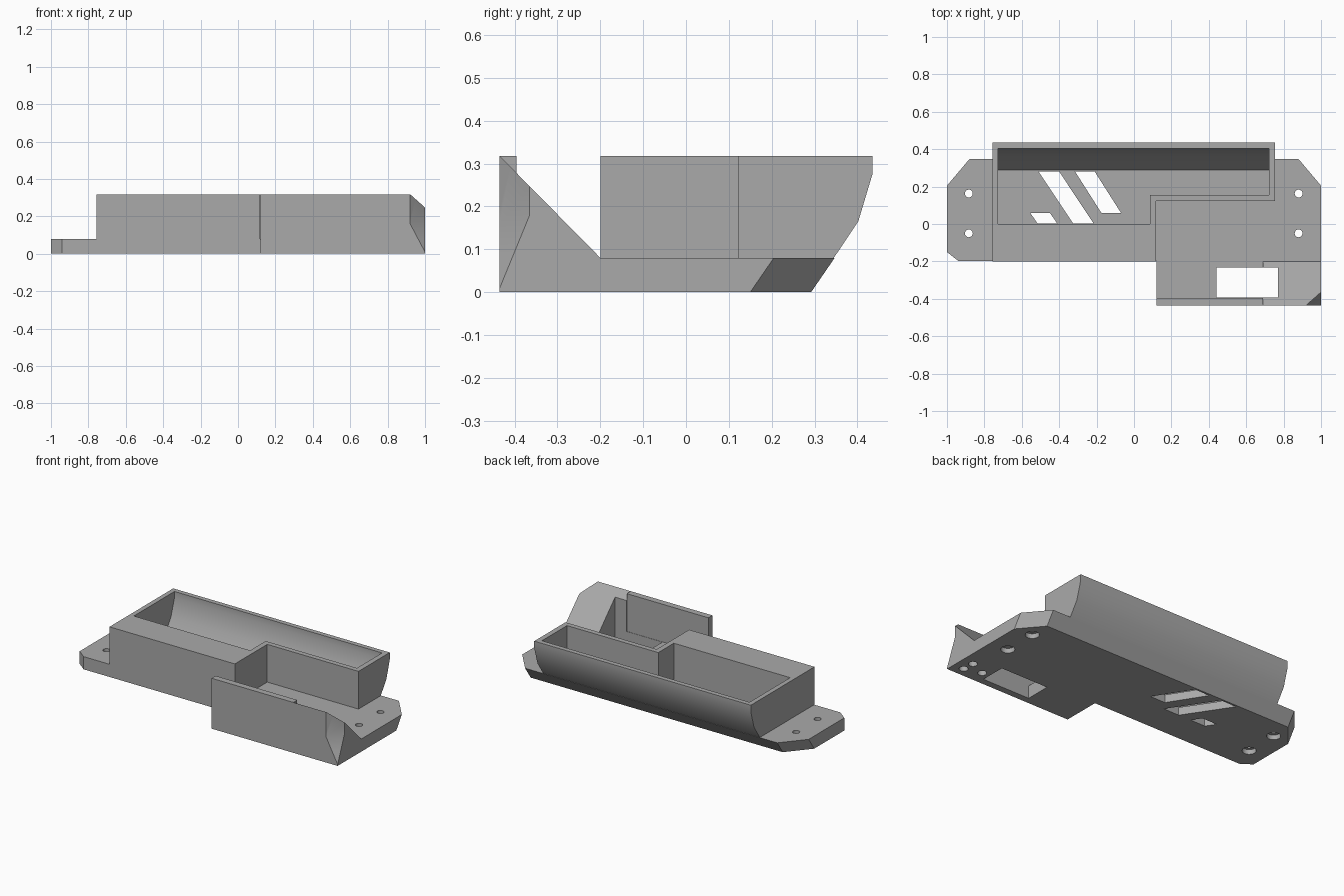
import bpy, bmesh, math
from mathutils import Vector

cube = bpy.data.objects.get("Cube")
if cube:
    bpy.data.objects.remove(cube)

grey = bpy.data.materials.new("plain_grey")
grey.use_nodes = True
COLOUR = (0.40, 0.40, 0.40, 1)
grey.diffuse_color = COLOUR
grey.node_tree.nodes["Principled BSDF"].inputs["Base Color"].default_value = COLOUR


def make(name, bm):
    bmesh.ops.recalc_face_normals(bm, faces=bm.faces)
    mesh = bpy.data.meshes.new(name)
    bm.to_mesh(mesh)
    bm.free()
    mesh.materials.append(grey)
    ob = bpy.data.objects.new(name, mesh)
    bpy.context.collection.objects.link(ob)
    return ob


def loft(name, ring_a, ring_b):
    """Solid between two rings with matching points."""
    bm = bmesh.new()
    a = [bm.verts.new(p) for p in ring_a]
    b = [bm.verts.new(p) for p in ring_b]
    bm.faces.new(a)
    bm.faces.new(b)
    for i in range(len(a)):
        j = (i + 1) % len(a)
        bm.faces.new((a[i], a[j], b[j], b[i]))
    return make(name, bm)


def plan(name, pts, z0, z1):
    return loft(name, [(x, y, z0) for x, y in pts], [(x, y, z1) for x, y in pts])


def section(name, pts, x0, x1):
    return loft(name, [(x0, y, z) for y, z in pts], [(x1, y, z) for y, z in pts])


def box(name, x0, x1, y0, y1, z0, z1):
    return plan(name, [(x0, y0), (x1, y0), (x1, y1), (x0, y1)], z0, z1)


def drill(name, x, y, r, z0, z1):
    ring = [(x + r * math.cos(math.tau * i / 20), y + r * math.sin(math.tau * i / 20)) for i in range(20)]
    return plan(name, ring, z0, z1)


def cut(ob, cutters):
    for c in cutters:
        c.hide_render = True
        mod = ob.modifiers.new("cut", "BOOLEAN")
        mod.operation = "DIFFERENCE"
        mod.solver = "EXACT"
        mod.object = c
    bpy.context.view_layer.update()
    graph = bpy.context.evaluated_depsgraph_get()
    mesh = bpy.data.meshes.new_from_object(ob.evaluated_get(graph))
    ob.modifiers.clear()
    ob.data = mesh


TOP, DECK, FRONT, FLOOR = 0.318, 0.08, -0.435, 0.05

# Base plate: chamfered ears, back edge leaning outward
front_edge = [(-1, -0.15), (-0.94, -0.197), (0.12, -0.197), (0.12, FRONT), (1, FRONT)]
back_edge = [(1, 0.205), (0.88, 0.347), (-0.88, 0.347), (-1, 0.205)]
base = loft("base_plate",
            [(x, y, 0) for x, y in front_edge] + [(x, y - 0.055, 0) for x, y in back_edge],
            [(x, y, DECK) for x, y in front_edge + back_edge])

# Storage bin with rounded back
storage_bin = section("storage_bin", [(-0.2, DECK), (0.345, DECK), (0.402, 0.165),
                                      (0.435, 0.275), (0.435, TOP), (-0.2, TOP)], -0.757, 0.755)

# Front wall and sloping corner brace
wall = box("front_wall", 0.12, 0.69, FRONT, -0.395, DECK, TOP)
brace = section("corner_brace", [(FRONT, DECK), (FRONT, TOP), (-0.2, DECK)], 0.69, 1)

# Cutters for the bin pocket and its front step
inner_back = [(0.29, FLOOR), (0.37, 0.17), (0.405, 0.28), (0.405, 0.4)]
long_pocket = section("long_pocket_cutter", [(0.155, FLOOR)] + inner_back + [(0.155, 0.4)], -0.727, 0.722)
wide_pocket = box("wide_pocket_cutter", -0.727, 0.085, 0, 0.2, FLOOR, 0.4)
step = box("step_cutter", 0.118, 0.9, -0.3, 0.123, 0, 0.4)

# Slanted floor slots: (back left x, back y, front left x, front y, width)
slots = []
for bx, by, fx, fy, w in [(-0.51, 0.28, -0.325, 0.002, 0.11), (-0.315, 0.28, -0.175, 0.06, 0.105),
                          (-0.555, 0.06, -0.515, 0.002, 0.105)]:
    slots.append(plan("slot_cutter", [(bx, by), (bx + w, by), (fx + w, fy), (fx, fy)], -0.1, 0.2))

# Screw holes with wider recesses underneath, and blind corner holes
holes = []
for x in (-0.883, 0.88):
    for y in (-0.05, 0.163):
        holes.append(drill("screw_hole_cutter", x, y, 0.021, -0.1, 0.2))
        holes.append(drill("recess_cutter", x, y, 0.04, -0.1, 0.03))
for x, y in [(0.93, -0.375), (0.925, -0.3), (0.82, -0.345)]:
    holes.append(drill("blind_hole_cutter", x, y, 0.026, -0.1, 0.04))

# Rectangular opening
opening = box("opening_cutter", 0.44, 0.77, -0.393, -0.233, -0.1, 0.5)

# Tapered corner notch
bm = bmesh.new()
for p in [(0.909, -0.445, 0.5), (1.011, -0.355, 0.5), (1.02, -0.445, 0.5),
          (0.909, -0.445, 0.157), (1.011, -0.355, 0.183), (1.003, -0.438, -0.004)]:
    bm.verts.new(Vector(p))
bmesh.ops.convex_hull(bm, input=bm.verts)
notch = make("corner_notch_cutter", bm)
# Sloping shoulder above the notch
shoulder = section("shoulder_cutter", [(FRONT - 0.1, TOP + 0.1), (FRONT, TOP), (-0.2, DECK), (-0.2, 0.5)], 0.9, 1.1)

cut(base, [long_pocket, wide_pocket, opening, notch] + slots + holes)
cut(storage_bin, [step, long_pocket, wide_pocket])
cut(brace, [opening, notch])

for c in [long_pocket, wide_pocket, step, opening, notch, shoulder] + slots + holes:
    bpy.data.objects.remove(c)

# Smooth the curved surfaces, keep edges crisp
bpy.ops.object.select_all(action="DESELECT")
for ob in (base, storage_bin, wall, brace):
    ob.select_set(True)
bpy.context.view_layer.objects.active = base
bpy.ops.object.shade_smooth_by_angle(angle=math.radians(30))
